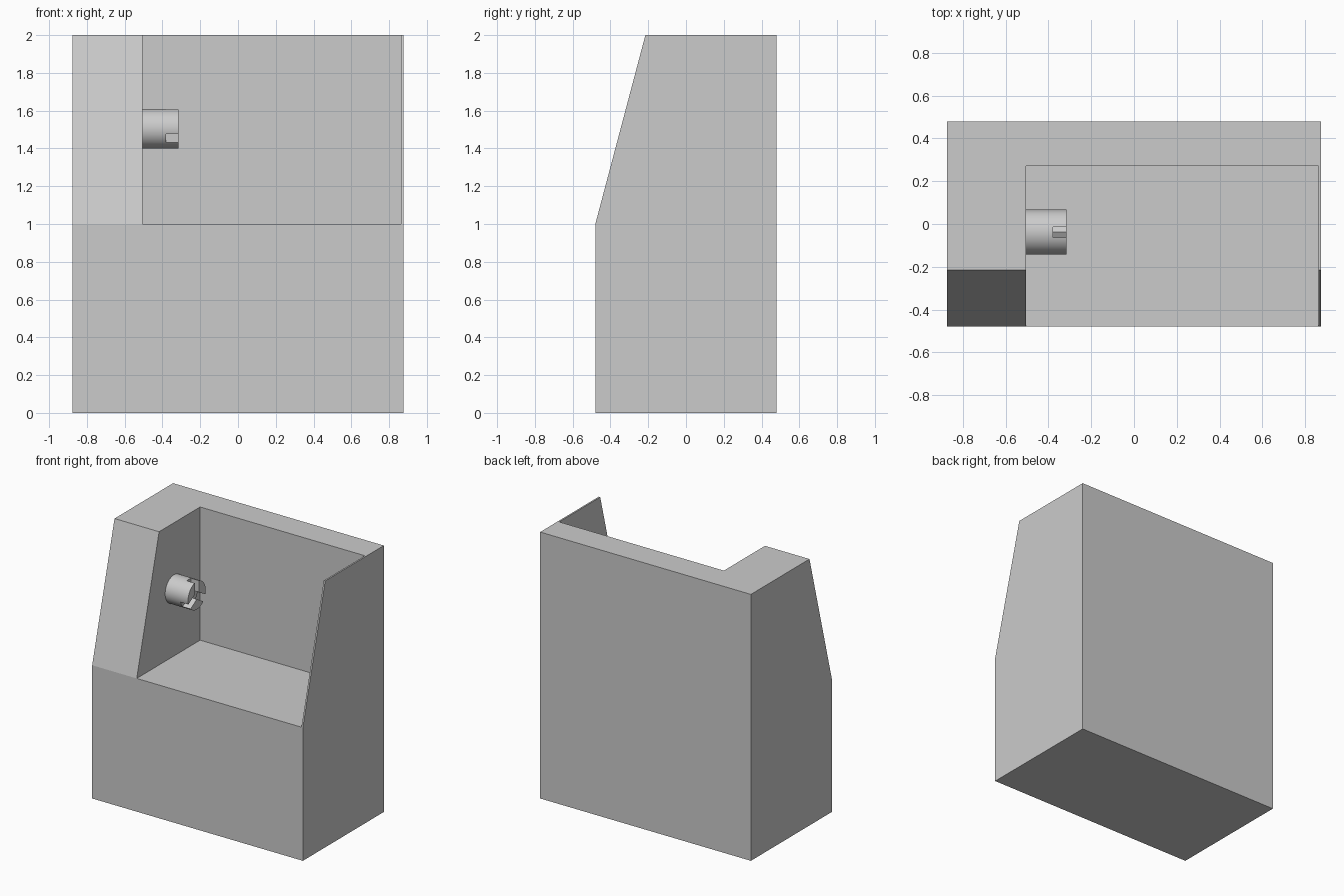
import bpy, bmesh, math
from mathutils import Matrix, Vector

cube = bpy.data.objects.get("Cube")
if cube:
    bpy.data.objects.remove(cube, do_unlink=True)

grey = bpy.data.materials.new("plain grey")
grey.use_nodes = True
colour = (0.6, 0.6, 0.6, 1)
grey.diffuse_color = colour
grey.node_tree.nodes["Principled BSDF"].inputs["Base Color"].default_value = colour


def prism(name, profile, x0, x1):
    """Extrude a (y, z) outline along x."""
    bm = bmesh.new()
    face = bm.faces.new([bm.verts.new((x0, y, z)) for y, z in profile])
    end = bmesh.ops.extrude_face_region(bm, geom=[face])["geom"]
    moved = [v for v in end if isinstance(v, bmesh.types.BMVert)]
    bmesh.ops.translate(bm, verts=moved, vec=(x1 - x0, 0, 0))
    bmesh.ops.recalc_face_normals(bm, faces=bm.faces)
    mesh = bpy.data.meshes.new(name)
    bm.to_mesh(mesh)
    bm.free()
    mesh.materials.append(grey)
    obj = bpy.data.objects.new(name, mesh)
    bpy.context.collection.objects.link(obj)
    return obj


def cut(obj, cutter):
    """Subtract the cutter, then discard it."""
    cutter.hide_render = True
    mod = obj.modifiers.new("cut", 'BOOLEAN')
    mod.operation = 'DIFFERENCE'
    mod.solver = 'EXACT'
    mod.object = cutter
    bpy.context.view_layer.objects.active = obj
    bpy.ops.object.modifier_apply(modifier=mod.name)
    bpy.data.objects.remove(cutter, do_unlink=True)


# Housing: side outline with a sloped upper front
W, D = 0.875, 0.48
housing = prism("housing", [(-D, 0), (D, 0), (D, 2), (-0.215, 2), (-D, 1)], -W, W)

# Work bay, open at the front and top, leaving a thin left wall
cut(housing, prism("bay_cutter", [(-1, 1), (0.272, 1), (0.272, 3), (-1, 3)], -0.505, 0.863))

# Chuck on the wall of the headstock
centre, radius, sides = Vector((-0.038, 1.505)), 0.105, 64
ring = [centre + radius * Vector((math.cos(a), math.sin(a)))
        for a in (math.tau * i / sides for i in range(sides))]
chuck = prism("chuck", ring, -0.52, -0.315)

# Three radial slots meeting at the chuck's centre
for angle in (90, 210, 330):
    turn = Matrix.Rotation(math.radians(angle), 2)
    outline = [centre + turn @ Vector(p)
               for p in ((0, -0.025), (0.2, -0.025), (0.2, 0.025), (0, 0.025))]
    cut(chuck, prism("slot_cutter", outline, -0.38, -0.2))

bpy.ops.object.select_all(action='DESELECT')
chuck.select_set(True)
bpy.context.view_layer.objects.active = chuck
bpy.ops.object.shade_smooth_by_angle(angle=math.radians(30))
